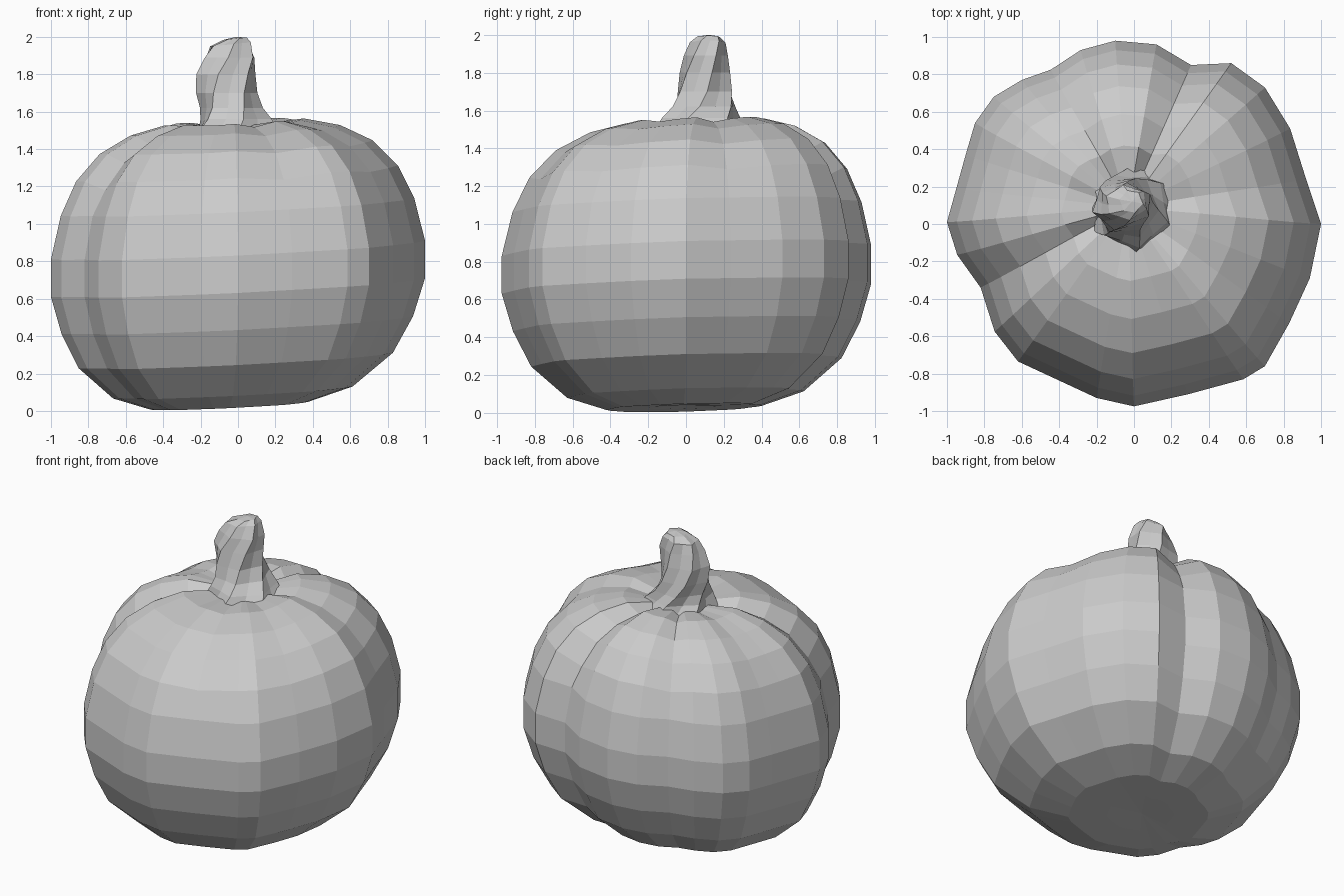
import bpy, bmesh, math
from mathutils import Vector

if "Cube" in bpy.data.objects:
    bpy.data.objects.remove(bpy.data.objects["Cube"])


def loft(name, rings, bottom, top):
    """Skin a stack of closed rings, closing both ends with a fan."""
    bm = bmesh.new()
    loops = [[bm.verts.new(p) for p in ring] for ring in rings]
    n = len(loops[0])
    for a, b in zip(loops, loops[1:]):
        for i in range(n):
            j = (i + 1) % n
            bm.faces.new((a[i], a[j], b[j], b[i]))
    for ring, tip in ((loops[0], bottom), (loops[-1], top)):
        v = bm.verts.new(tip)
        for i in range(n):
            bm.faces.new((ring[i], ring[(i + 1) % n], v))
    bmesh.ops.recalc_face_normals(bm, faces=bm.faces)
    mesh = bpy.data.meshes.new(name)
    bm.to_mesh(mesh)
    bm.free()
    obj = bpy.data.objects.new(name, mesh)
    bpy.context.collection.objects.link(obj)
    return obj


# Lobed outline of the body seen from above
outline = [Vector(p) for p in (
    (1, 0), (.94, -.29), (.83, -.53), (.70, -.76), (.585, -.83), (.29, -.91),
    (0, -.975), (-.2, -.93), (-.62, -.735), (-.745, -.575), (-.82, -.34),
    (-.945, -.165), (-1, .01), (-.95, .19), (-.90, .37), (-.85, .54),
    (-.75, .68), (-.6, .77), (-.445, .825), (-.285, .93), (-.10, .98),
    (.12, .96), (.305, .85), (.52, .86), (.70, .73), (.835, .51), (.92, .24))]
count = len(outline)

# Body profile: fraction of the outline, height
profile = [(.2, .035), (.42, .03), (.64, .10), (.84, .27), (.94, .46),
           (1, .66), (1, .86), (.945, 1.09), (.86, 1.27), (.73, 1.41),
           (.56, 1.50), (.37, 1.545), (.2, 1.53)]
base_axis, top_axis = Vector((-.08, -.02)), Vector((-.03, .09))


def groove(i):
    around = sum(outline[(i + k) % count].length for k in (-2, -1, 1, 2)) / 4
    return max(0, around - outline[i].length)


rings = []
for f, z in profile:
    axis = base_axis.lerp(top_axis, z / 1.55)
    ring = []
    for i, p in enumerate(outline):
        q = axis.lerp(p, f)
        sink = .6 * groove(i) if z > 1.2 else 0
        ring.append((q.x, q.y, max(0, z + .05 * q.x + .03 * q.y - sink)))
    rings.append(ring)
loft("pumpkin_body", rings, (-.08, -.02, .04), (-.03, .09, 1.5))

# Twisted ribbed stem: height, centre x, centre y, half width x, half width y
stem = [(1.49, 0, .08, .23, .23), (1.56, -.01, .08, .19, .20),
        (1.62, -.035, .095, .16, .17), (1.70, -.06, .10, .155, .15),
        (1.80, -.065, .10, .155, .13), (1.89, -.045, .105, .14, .11),
        (1.96, -.04, .115, .11, .09), (1.99, -.015, .12, .06, .06)]
sides = 12
stem_rings = []
for k, (z, cx, cy, rx, ry) in enumerate(stem):
    ring = []
    for i in range(sides):
        a = math.tau * i / sides + .2 * k
        s = 1.06 if i % 2 else .9
        ring.append((cx + rx * s * math.cos(a), cy + ry * s * math.sin(a),
                     z + .1 * (rx * math.cos(a) if z > 1.9 else 0)))
    stem_rings.append(ring)
loft("stem", stem_rings, (0, .08, 1.48), (-.01, .12, 2.0))
